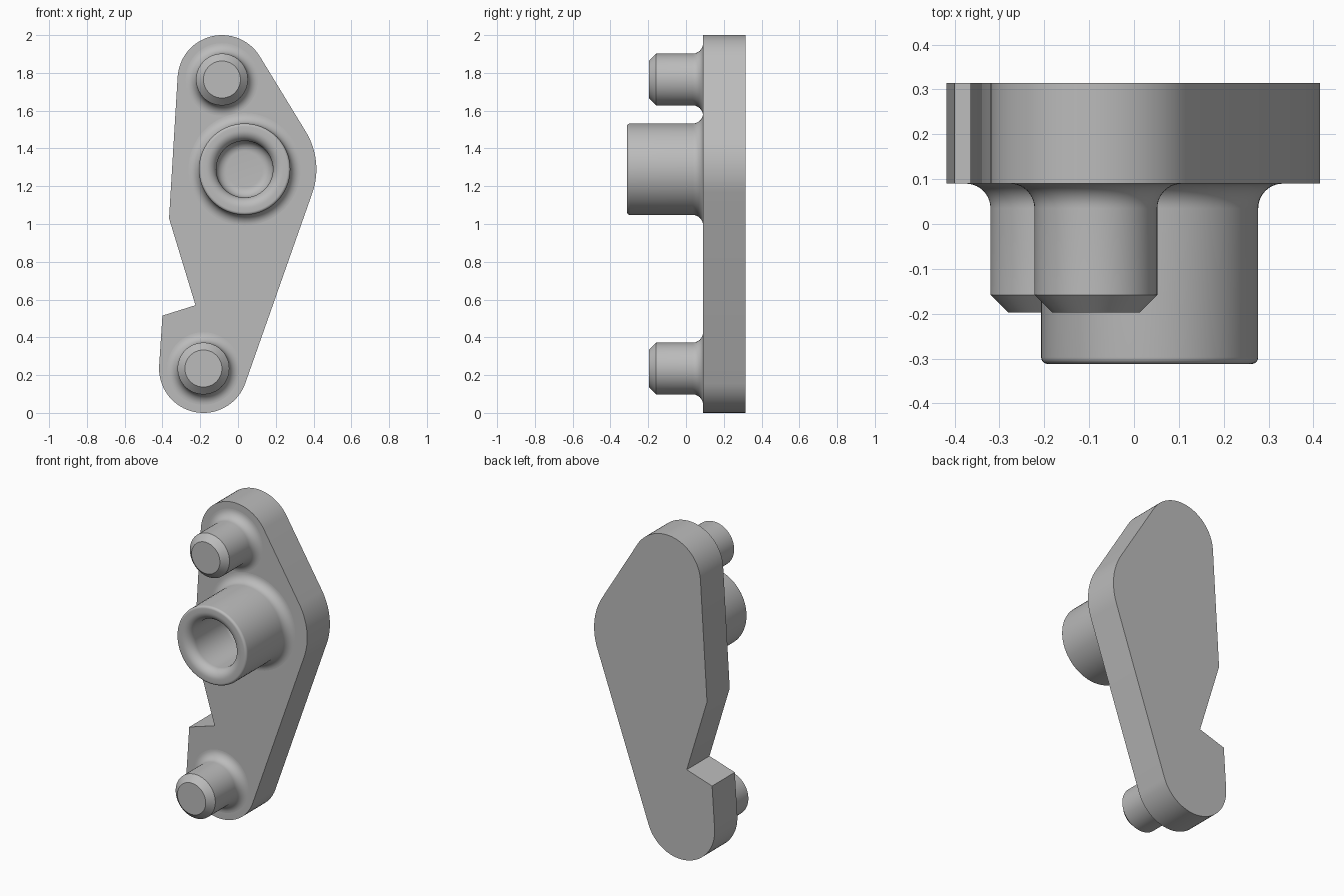
import bpy, bmesh
from math import cos, sin, pi, atan2, acos, hypot, radians

cube = bpy.data.objects.get("Cube")
if cube:
    bpy.data.objects.remove(cube, do_unlink=True)

grey = bpy.data.materials.new("plain grey")
grey.use_nodes = True
grey.diffuse_color = (0.5, 0.5, 0.5, 1)
grey.node_tree.nodes["Principled BSDF"].inputs["Base Color"].default_value = (0.5, 0.5, 0.5, 1)

FRONT, BACK = 0.09, 0.314      # plate faces
FILLET = 0.055
TOP, BOSS, LOW = (-0.085, 1.765), (0.035, 1.29), (-0.183, 0.235)


def arc(c, r, a0, a1, n):
    return [(c[0] + r * cos(a0 + (a1 - a0) * i / n),
             c[1] + r * sin(a0 + (a1 - a0) * i / n)) for i in range(n + 1)]


def tangent_angle(c1, r1, c2, r2):
    """Normal direction of the outer tangent on the right of c1 -> c2."""
    dx, dy = c2[0] - c1[0], c2[1] - c1[1]
    return atan2(dy, dx) - acos((r1 - r2) / hypot(dx, dy))


def finish(name, bm):
    bmesh.ops.recalc_face_normals(bm, faces=bm.faces)
    mesh = bpy.data.meshes.new(name)
    bm.to_mesh(mesh)
    bm.free()
    mesh.materials.append(grey)
    ob = bpy.data.objects.new(name, mesh)
    bpy.context.collection.objects.link(ob)
    bpy.ops.object.select_all(action='DESELECT')
    ob.select_set(True)
    bpy.context.view_layer.objects.active = ob
    bpy.ops.object.shade_smooth_by_angle(angle=radians(30))


def lathe(name, centre, profile):
    """Revolve (radius, y) points around an axis along y."""
    bm = bmesh.new()
    verts = [bm.verts.new((centre[0] + r, y, centre[1])) for r, y in profile]
    edges = [bm.edges.new(pair) for pair in zip(verts, verts[1:])]
    bmesh.ops.spin(bm, geom=verts + edges, cent=(centre[0], 0, centre[1]),
                   axis=(0, 1, 0), angle=2 * pi, steps=64)
    bmesh.ops.remove_doubles(bm, verts=bm.verts, dist=1e-5)
    finish(name, bm)


# Plate: three rounded lobes joined by tangents, with a notch on one side
r_end, r_mid = 0.235, 0.38
low_right = tangent_angle(LOW, r_end, BOSS, r_mid)
top_right = tangent_angle(BOSS, r_mid, TOP, r_end)
left = radians(176.5)
outline = arc(LOW, r_end, left - 2 * pi, low_right, 32)
outline += arc(BOSS, r_mid, low_right, top_right, 16)
outline += arc(TOP, r_end, top_right, left, 28)
outline += [(-0.365, 1.03), (-0.225, 0.57), (-0.4, 0.515)]
bm = bmesh.new()
face = bm.faces.new([bm.verts.new((x, FRONT, z)) for x, z in outline])
walls = bmesh.ops.extrude_face_region(bm, geom=[face], use_keep_orig=True)
moved = [v for v in walls["geom"] if isinstance(v, bmesh.types.BMVert)]
bmesh.ops.translate(bm, verts=moved, vec=(0, BACK - FRONT, 0))
finish("plate", bm)


def base_fillet(r):
    return arc((r + FILLET, FRONT - FILLET), FILLET, pi / 2, pi, 10)


# Chamfered pegs
for name, centre in (("upper_peg", TOP), ("lower_peg", LOW)):
    lathe(name, centre, base_fillet(0.137) + [(0.137, -0.158), (0.098, -0.197), (0, -0.197)])

# Hollow boss with a rounded mouth and a rounded blind floor
tip, floor, bore, edge = -0.312, 0.085, 0.15, 0.015
profile = base_fillet(0.242)
profile += arc((0.242 - edge, tip + edge), edge, 0, -pi / 2, 6)
profile += arc((bore + FILLET, tip + FILLET), FILLET, -pi / 2, -pi, 10)
profile += arc((bore - FILLET, floor - FILLET), FILLET, 0, pi / 2, 10)
profile += [(0, floor)]
lathe("hollow_boss", BOSS, profile)
